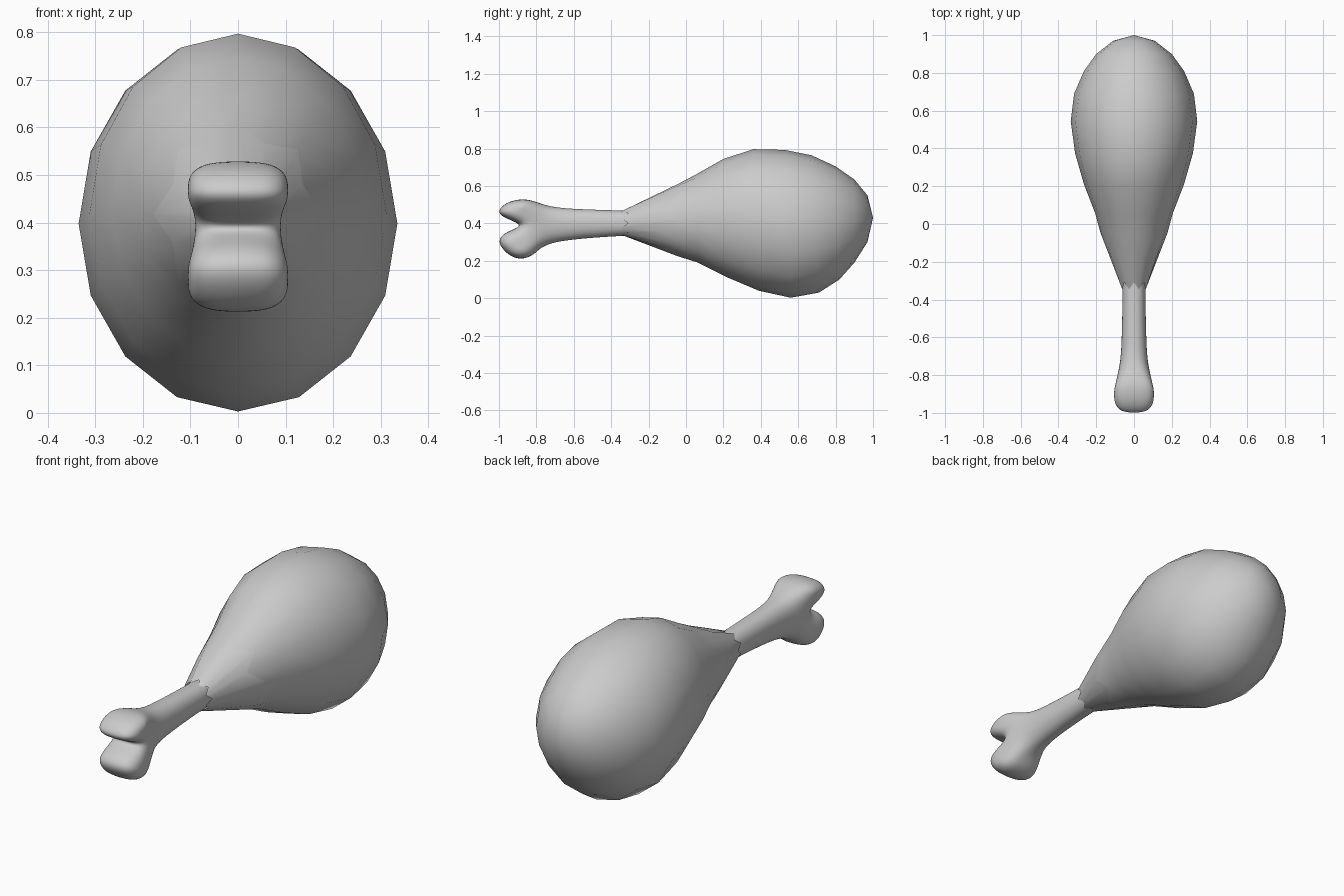
import bpy, bmesh, math

if "Cube" in bpy.data.objects:
    bpy.data.objects.remove(bpy.data.objects["Cube"])

N = 16


def make(name, bm):
    bmesh.ops.recalc_face_normals(bm, faces=bm.faces)
    for f in bm.faces:
        f.smooth = True
    me = bpy.data.meshes.new(name)
    bm.to_mesh(me)
    bm.free()
    ob = bpy.data.objects.new(name, me)
    bpy.context.collection.objects.link(ob)
    return ob


def ring(bm, half_x, top, bottom, zig=0):
    """Oval ring through the (y, z) points top and bottom; zig alternates y and size."""
    verts = []
    cy, cz = (top[0] + bottom[0]) / 2, (top[1] + bottom[1]) / 2
    hy, hz = (top[0] - bottom[0]) / 2, (top[1] - bottom[1]) / 2
    for i in range(N):
        a = 2 * math.pi * i / N
        odd = i % 2 * zig
        k = 1 - 2.1 * odd
        verts.append(bm.verts.new((half_x * k * math.sin(a),
                                   cy + hy * math.cos(a) - odd,
                                   cz + hz * k * math.cos(a))))
    return verts


def bridge(bm, rings):
    for a, b in zip(rings, rings[1:]):
        for i in range(N):
            j = (i + 1) % N
            bm.faces.new((a[i], a[j], b[j], b[i]))


# Jagged rim shared by the meat and the sinew
RIM = (0.178, (-0.045, 0.61), (-0.045, 0.225), 0.08)

# Meat: tilted oval rings closing at a pole
bm = bmesh.new()
rings = [ring(bm, *RIM)]
for hx, t, b in [
        (0.205, (0.05, 0.66), (0.06, 0.192)),
        (0.265, (0.20, 0.745), (0.22, 0.112)),
        (0.312, (0.36, 0.797), (0.39, 0.04)),
        (0.335, (0.53, 0.793), (0.56, 0.003)),
        (0.317, (0.67, 0.765), (0.71, 0.03)),
        (0.265, (0.80, 0.705), (0.82, 0.10)),
        (0.20, (0.90, 0.635), (0.90, 0.19)),
        (0.11, (0.97, 0.55), (0.97, 0.30))]:
    rings.append(ring(bm, hx, t, b))
bridge(bm, rings)
pole = bm.verts.new((0, 1.0, 0.43))
for i in range(N):
    bm.faces.new((rings[-1][i], rings[-1][(i + 1) % N], pole))
make("meat", bm)

# Sinew: cone narrowing from the jagged rim to the bone
bm = bmesh.new()
bridge(bm, [ring(bm, *RIM),
            ring(bm, 0.073, (-0.31, 0.476), (-0.31, 0.328), 0.035)])
make("sinew", bm)

# Bone: side outline inflated sideways around a forked spine (y, z, half width)
J = (-0.78, 0.40, 0.084)
K = (-0.89, 0.465, 0.107)
L = (-0.89, 0.285, 0.107)


def shaft(y, w):
    return (y, 0.40, w)


outline = [
    (-0.25, 0.467, shaft(-0.25, 0.06)), (-0.45, 0.473, shaft(-0.45, 0.062)),
    (-0.62, 0.479, shaft(-0.62, 0.066)), (-0.72, 0.49, shaft(-0.72, 0.072)),
    (-0.78, 0.508, J),
    (-0.83, 0.526, K), (-0.88, 0.532, K), (-0.95, 0.518, K), (-0.995, 0.485, K),
    (-1.005, 0.455, K), (-0.97, 0.43, K), (-0.92, 0.41, K),
    (-0.882, 0.39, J),
    (-0.92, 0.37, L), (-0.97, 0.35, L), (-1.005, 0.315, L), (-0.99, 0.27, L),
    (-0.94, 0.222, L), (-0.88, 0.206, L), (-0.82, 0.225, L),
    (-0.78, 0.268, J),
    (-0.72, 0.295, shaft(-0.72, 0.072)), (-0.62, 0.312, shaft(-0.62, 0.066)),
    (-0.45, 0.327, shaft(-0.45, 0.062)), (-0.25, 0.337, shaft(-0.25, 0.06))]
STEPS = 10
bm = bmesh.new()
rows = []
for y, z, (my, mz, w) in outline:
    row = []
    for s in range(STEPS + 1):
        a = math.pi * (s / STEPS - 0.5)
        p = 0.68 if my < -0.75 else 0.9
        c = max(math.cos(a), 0) ** p if 0 < s < STEPS else 0
        x = math.copysign(abs(math.sin(a)) ** p, a) * w
        row.append(bm.verts.new((x, my + (y - my) * c, mz + (z - mz) * c)))
    rows.append(row)
for r, q in zip(rows, rows[1:]):
    for s in range(STEPS):
        bm.faces.new((r[s], r[s + 1], q[s + 1], q[s]))
bmesh.ops.remove_doubles(bm, verts=bm.verts, dist=0.0005)
bone = make("bone", bm)
sub = bone.modifiers.new("smooth", 'SUBSURF')
sub.levels = sub.render_levels = 2
